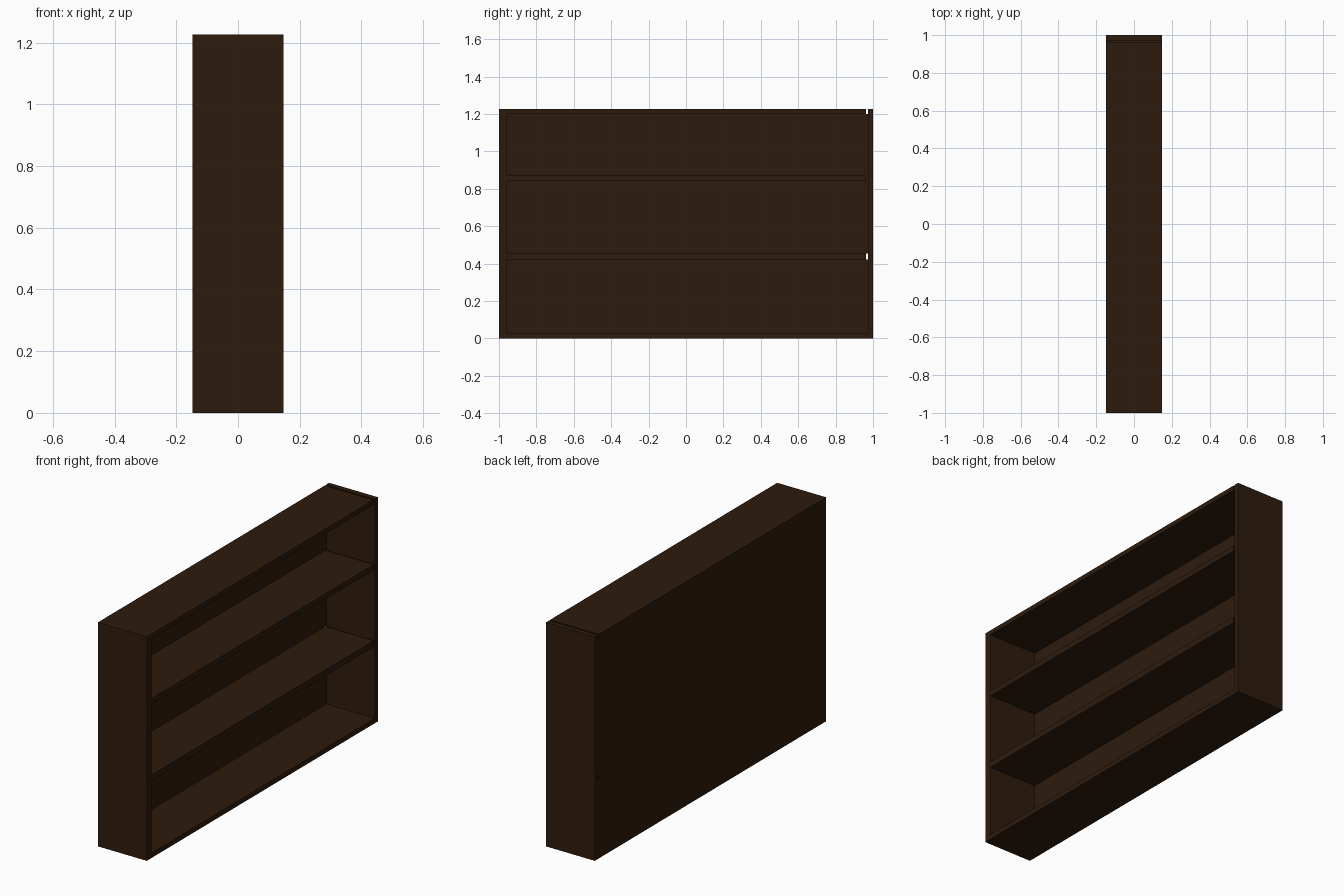
import bpy

if "Cube" in bpy.data.objects:
    bpy.data.objects.remove(bpy.data.objects["Cube"])

wood = bpy.data.materials.new("dark_wood")
wood.diffuse_color = (0.027, 0.011, 0.004, 1)
wood.use_nodes = True
wood.node_tree.nodes["Principled BSDF"].inputs["Base Color"].default_value = wood.diffuse_color


def box(name, x, y, z):
    bpy.ops.mesh.primitive_cube_add(
        size=1, location=[(a + b) / 2 for a, b in (x, y, z)])
    ob = bpy.context.object
    ob.name = name
    ob.scale = [b - a for a, b in (x, y, z)]
    bpy.ops.object.transform_apply(location=False, rotation=False, scale=True)
    ob.data.materials.append(wood)
    return ob


X0, X1, TOP = -0.148, 0.148, 1.226   # back, open front, height
BACK = X0 + 0.003                    # inner face of the thin back
INNER_L, INNER_R = -0.96, 0.972      # inner faces of the end panels
SHELF_END = 0.963                    # shelves stop just short of one end

# End panels
box("left_end_panel", (X0, X1), (-1, INNER_L), (0, TOP))
box("right_end_panel", (X0, X1), (INNER_R, 1), (0, TOP))

# Base, shelves and top board
box("base_board", (X0, X1), (INNER_L, INNER_R), (0, 0.027))
box("lower_shelf", (X0, X1), (INNER_L, SHELF_END), (0.422, 0.455))
box("upper_shelf", (BACK, X1), (INNER_L, SHELF_END), (0.842, 0.872))
box("top_board", (X0, X1), (INNER_L, SHELF_END), (1.2, TOP))

# Thin back panels, split at the lower shelf
box("lower_back_panel", (X0, BACK), (INNER_L, INNER_R), (0.027, 0.422))
box("upper_back_panel", (X0, BACK), (INNER_L, INNER_R), (0.455, 1.2))
